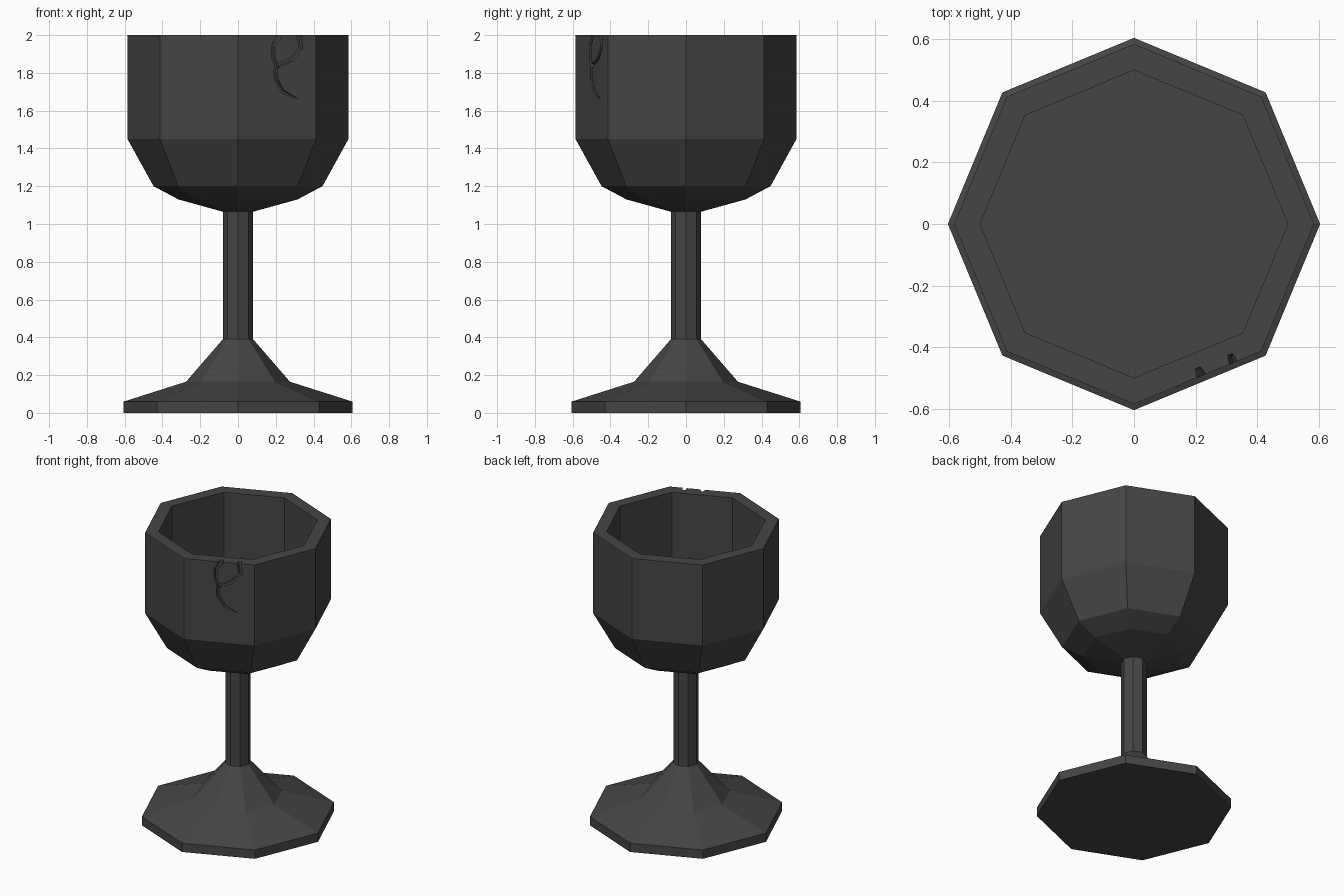
import bpy, bmesh, math
from mathutils import Vector

if "Cube" in bpy.data.objects:
    bpy.data.objects.remove(bpy.data.objects["Cube"])

SIDES = 8


def make_object(name, bm):
    bmesh.ops.recalc_face_normals(bm, faces=bm.faces)
    mesh = bpy.data.meshes.new(name)
    bm.to_mesh(mesh)
    bm.free()
    obj = bpy.data.objects.new(name, mesh)
    bpy.context.collection.objects.link(obj)
    return obj


def skin(bm, rings):
    """Bridge equal-sized rings of points and cap both ends."""
    loops = [[bm.verts.new(p) for p in ring] for ring in rings]
    n = len(loops[0])
    for a, b in zip(loops, loops[1:]):
        for i in range(n):
            j = (i + 1) % n
            bm.faces.new((a[i], a[j], b[j], b[i]))
    bm.faces.new(loops[0])
    bm.faces.new(loops[-1])


def octagon(r, z):
    return [(r * math.cos(math.tau * i / SIDES),
             r * math.sin(math.tau * i / SIDES), z) for i in range(SIDES)]


# Goblet: foot, stem, bowl and hollow as one faceted lathe (radius, height)
profile = [(0.605, 0), (0.605, 0.06), (0.275, 0.165), (0.08, 0.39),
           (0.08, 1.065), (0.315, 1.13), (0.447, 1.2), (0.585, 1.45),
           (0.585, 2.0), (0.5, 2.0), (0.5, 1.45)]
bm = bmesh.new()
skin(bm, [octagon(r, z) for r, z in profile])
goblet = make_object("goblet", bm)

# Cracks: V-shaped grooves in the front-right bowl panel (x, z, half width)
cracks = {
    "crack_left": [(0.235, 2.04, .017), (0.215, 1.99, .016), (0.186, 1.94, .012),
                   (0.188, 1.88, .012), (0.21, 1.825, .013)],
    "crack_right": [(0.318, 2.04, .017), (0.325, 1.99, .016), (0.332, 1.93, .013),
                    (0.285, 1.872, .013), (0.203, 1.834, .010)],
    "crack_tail": [(0.208, 1.845, .010), (0.198, 1.80, .012), (0.205, 1.76, .012),
                   (0.24, 1.70, .011), (0.315, 1.662, .002)],
}
corner = Vector((0, -0.585, 0))
along = Vector((math.cos(math.pi / 8), math.sin(math.pi / 8), 0))
out = Vector((along.y, -along.x, 0))
up = Vector((0, 0, 1))

for name, path in cracks.items():
    pts = [corner + along * (x / along.x) + up * z for x, z, w in path]
    rings = []
    for i, p in enumerate(pts):
        d = (pts[min(i + 1, len(pts) - 1)] - pts[max(i - 1, 0)]).normalized()
        side = d.cross(out)
        w = path[i][2]
        rings.append([p + side * w + out * 0.01, p - side * w + out * 0.01,
                      p - side * w * 0.5 - out * w * 1.8,
                      p + side * w * 0.5 - out * w * 1.8])
    bm = bmesh.new()
    skin(bm, rings)
    cutter = make_object(name + "_cutter", bm)
    cutter.hide_render = True
    mod = goblet.modifiers.new(name, 'BOOLEAN')
    mod.operation = 'DIFFERENCE'
    mod.solver = 'EXACT'
    mod.object = cutter

# Dark grey finish
mat = bpy.data.materials.new("dark_grey")
mat.diffuse_color = (0.06, 0.06, 0.06, 1)
mat.use_nodes = True
mat.node_tree.nodes["Principled BSDF"].inputs["Base Color"].default_value = mat.diffuse_color
goblet.data.materials.append(mat)
